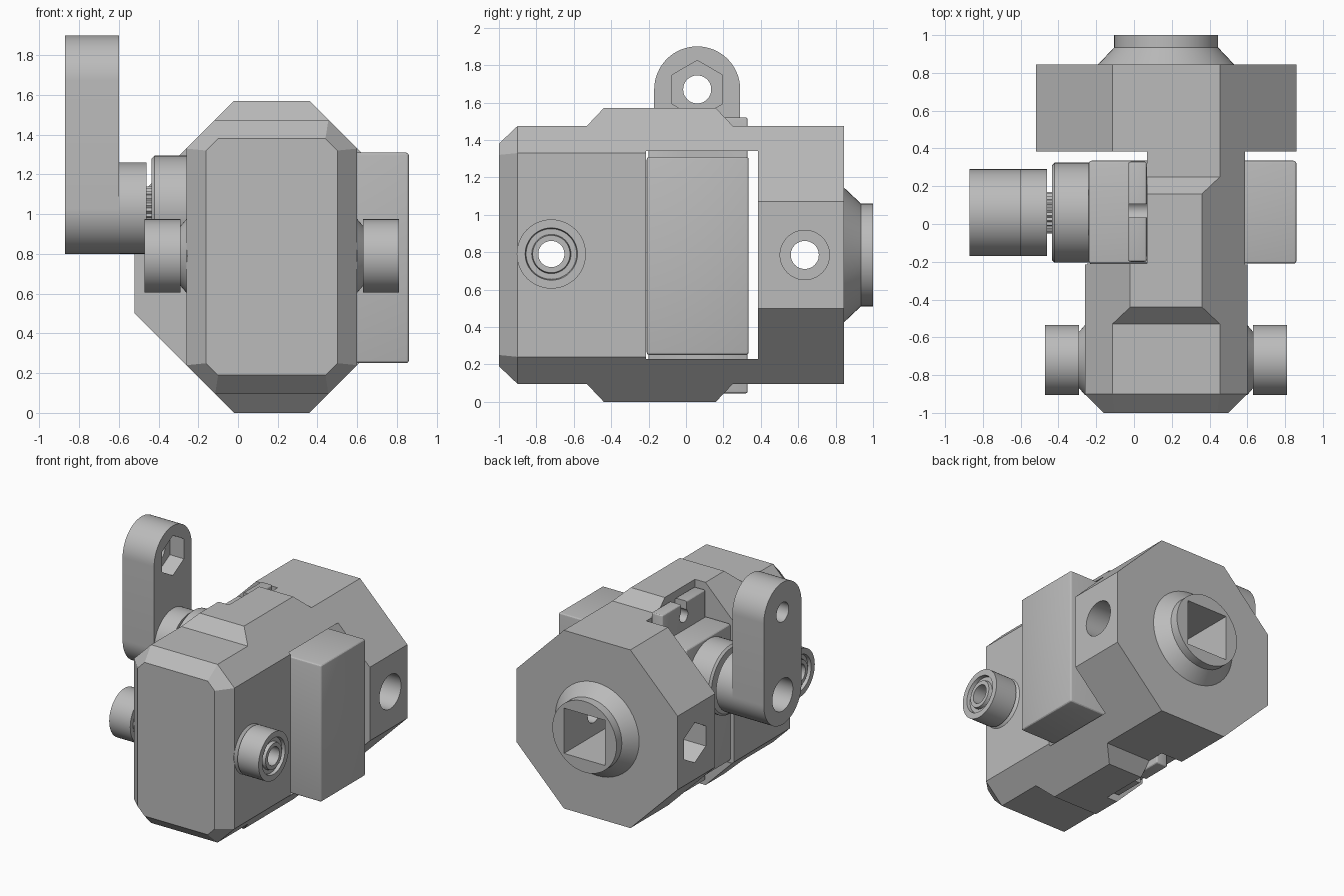
import bpy, bmesh
from math import sin, cos, pi, radians
from mathutils import Vector

old = bpy.data.objects.get("Cube")
if old:
    bpy.data.objects.remove(old)

grey = bpy.data.materials.new("plain_grey")
grey.use_nodes = True
grey.diffuse_color = (0.5, 0.5, 0.5, 1)
grey.node_tree.nodes["Principled BSDF"].inputs["Base Color"].default_value = (0.5, 0.5, 0.5, 1)

CX, CZ = 0.17, 0.785        # main axis of the body, running along y


def finish(name, bm):
    bmesh.ops.remove_doubles(bm, verts=bm.verts, dist=1e-5)
    bmesh.ops.recalc_face_normals(bm, faces=bm.faces)
    me = bpy.data.meshes.new(name)
    bm.to_mesh(me)
    bm.free()
    me.materials.append(grey)
    ob = bpy.data.objects.new(name, me)
    bpy.context.scene.collection.objects.link(ob)
    return ob


def loft(name, rings):
    """Skin a list of equal-length point rings and cap both ends."""
    bm = bmesh.new()
    vs = [[bm.verts.new(p) for p in ring] for ring in rings]
    n = len(vs[0])
    for a, b in zip(vs, vs[1:]):
        for i in range(n):
            j = (i + 1) % n
            bm.faces.new((a[i], a[j], b[j], b[i]))
    bm.faces.new(vs[0])
    bm.faces.new(vs[-1])
    return finish(name, bm)


def extrude_x(name, outline, x0, x1):
    return loft(name, [[(x, y, z) for y, z in outline] for x in (x0, x1)])


def circle(y, z, r, n=48, start=0.0):
    return [(y + r * cos(start + 2 * pi * i / n), z + r * sin(start + 2 * pi * i / n))
            for i in range(n)]


def box(name, x, y, z, bevel=0):
    outline = [(y[0], z[0]), (y[1], z[0]), (y[1], z[1]), (y[0], z[1])]
    ob = extrude_x(name, outline, *x)
    if bevel:
        bm = bmesh.new()
        bm.from_mesh(ob.data)
        bmesh.ops.bevel(bm, geom=bm.edges[:], offset=bevel, segments=3,
                        profile=0.5, affect='EDGES')
        bm.to_mesh(ob.data)
        bm.free()
    return ob


def lathe(name, profile, centre, axis, n=48):
    """Turn a closed (along, radius) profile about the x or y axis."""
    bm = bmesh.new()
    c = Vector(centre)
    rings = []
    for i in range(n):
        a = 2 * pi * i / n
        ring = []
        for t, r in profile:
            u, v = r * cos(a), r * sin(a)
            ring.append(bm.verts.new(c + Vector((t, u, v) if axis == 'x' else (u, t, v))))
        rings.append(ring)
    m = len(profile)
    for i in range(n):
        a, b = rings[i], rings[(i + 1) % n]
        for k in range(m):
            l = (k + 1) % m
            if profile[k][1] or profile[l][1]:
                bm.faces.new((a[k], a[l], b[l], b[k]))
    return finish(name, bm)


def cut(targets, cutters):
    """Subtract the cutters from every target, then discard them."""
    for ob in targets:
        for c in cutters:
            m = ob.modifiers.new("cut", 'BOOLEAN')
            m.operation, m.solver, m.object = 'DIFFERENCE', 'EXACT', c
        dg = bpy.context.evaluated_depsgraph_get()
        me = bpy.data.meshes.new_from_object(ob.evaluated_get(dg))
        ob.modifiers.clear()
        ob.data = me
    for c in cutters:
        bpy.data.objects.remove(c)


def section(y, w, h, limit):
    """Octagon of half width w and half height h, with 45 degree corners."""
    q = [(w, limit - w), (limit - h, h)]
    pts = q + [(-a, b) for a, b in q[::-1]]
    pts += [(-a, -b) for a, b in pts]
    return [(CX + a, y, CZ + b) for a, b in pts]


# Body: tapered front, raised middle band, wide rear block
D = 0.975
body = loft("body", [section(*s) for s in (
    (-1.0, 0.33, 0.595, 0.865), (-0.9, 0.43, 0.69, D), (-0.53, 0.43, 0.69, D),
    (-0.44, 0.43, 0.785, D), (0.16, 0.43, 0.785, D), (0.25, 0.43, 0.69, D),
    (0.38, 0.43, 0.69, D), (0.38, 0.69, 0.69, D), (0.845, 0.69, 0.69, D))])

# Rear collar with a cone and a short lip
collar = lathe("rear_collar", [(0.8, 0), (0.8, 0.36), (0.845, 0.36), (0.935, 0.275),
                               (1.0, 0.275), (1.0, 0)], (CX, 0, CZ), 'y')

# Slide opening, side notch, roller axle hole, rear pin hole with its recesses
cut([body], [
    box("slide_opening", (-1, 1.2), (-0.215, 0.385), (0.228, 1.342)),
    box("side_notch", (-1, 0.07), (-0.21, 0.385), (-0.5, 2)),
    extrude_x("axle_hole", circle(-0.72, 0.79, 0.07), -1, 1.2),
    extrude_x("pin_hole", circle(0.635, CZ, 0.075), -1, 1.2),
    extrude_x("pin_counterbore", circle(0.635, CZ, 0.132), 0.66, 1.2),
    extrude_x("pin_nut_pocket", circle(0.635, CZ, 0.155, 6, pi / 2), -1, -0.32)])
cut([body, collar], [box("square_socket", (CX - 0.175, CX + 0.175), (0.44, 1.2),
                         (CZ - 0.175, CZ + 0.175))])

# Rollers and their conical bosses, mirrored on both sides
rollers = []
for side, s in (("left", 1), ("right", -1)):
    c = (CX, -0.72, 0.79)
    prof = [(0.46, 0.07), (0.46, 0.185), (0.64, 0.185), (0.64, 0.14), (0.615, 0.135),
            (0.615, 0.105), (0.64, 0.10), (0.64, 0.07)]
    rollers.append(lathe(side + "_roller", [(s * t, r) for t, r in prof], c, 'x'))
    prof = [(0.42, 0.07), (0.42, 0.185), (0.43, 0.185), (0.46, 0.15), (0.46, 0.07)]
    rollers.append(lathe(side + "_roller_boss", [(s * t, r) for t, r in prof], c, 'x'))

# Slide block passing through the body
slide = box("slide_block", (-0.24, 0.86), (-0.21, 0.335), (0.25, 1.31), 0.015)

# Clip plate with slotted top and bottom tabs
clip = box("clip_plate", (-0.03, 0.068), (-0.2, 0.33), (0.045, 1.52), 0.012)
cutters = []
for z, s in ((1.52, 1), (0.045, -1)):
    cutters.append(box("tab_slot", (-0.2, 0.2), (0.035, 0.105),
                       sorted((z - s * 0.07, z + s * 0.1))))
    cutters.append(extrude_x("tab_hole", circle(0.07, z - s * 0.1, 0.05, 24), -0.2, 0.2))
cut([clip], cutters)

# Crank: bearing, knurled shaft, hub and arm
HY, HZ = 0.06, 1.03
bearing = lathe("crank_bearing", [(-0.2, 0), (-0.2, 0.265), (-0.42, 0.265),
                                  (-0.435, 0.25), (-0.435, 0)], (0, HY, HZ), 'x')
teeth = [(HY + r * cos(a), HZ + r * sin(a)) for i in range(48)
         for r, a in [(0.11 if i % 2 else 0.1, 2 * pi * i / 48)]]
extrude_x("knurled_shaft", teeth, -0.47, -0.42)
hub = extrude_x("crank_hub", circle(HY, HZ, 0.23), -0.6, -0.46)
R, N, TOP = 0.23, 32, 1.67
outline = [(HY + R * cos(pi * i / N), TOP + R * sin(pi * i / N)) for i in range(N + 1)]
outline += [(HY - R * cos(pi * i / N), HZ - R * sin(pi * i / N)) for i in range(N + 1)]
arm = extrude_x("crank_arm", outline, -0.87, -0.6)
cut([arm], [
    extrude_x("handle_hole", circle(HY, TOP, 0.075), -1, 0),
    extrude_x("handle_nut_pocket", circle(HY, TOP, 0.155, 6, pi / 2), -0.72, 0),
    extrude_x("hub_counterbore", circle(HY, HZ, 0.125), -1, -0.68)])

# Smooth only the rounded parts; sharp edges stay sharp
bpy.ops.object.select_all(action='DESELECT')
for ob in [body, collar, slide, clip, bearing, hub, arm] + rollers:
    ob.select_set(True)
    bpy.context.view_layer.objects.active = ob
bpy.ops.object.shade_smooth_by_angle(angle=radians(25))
